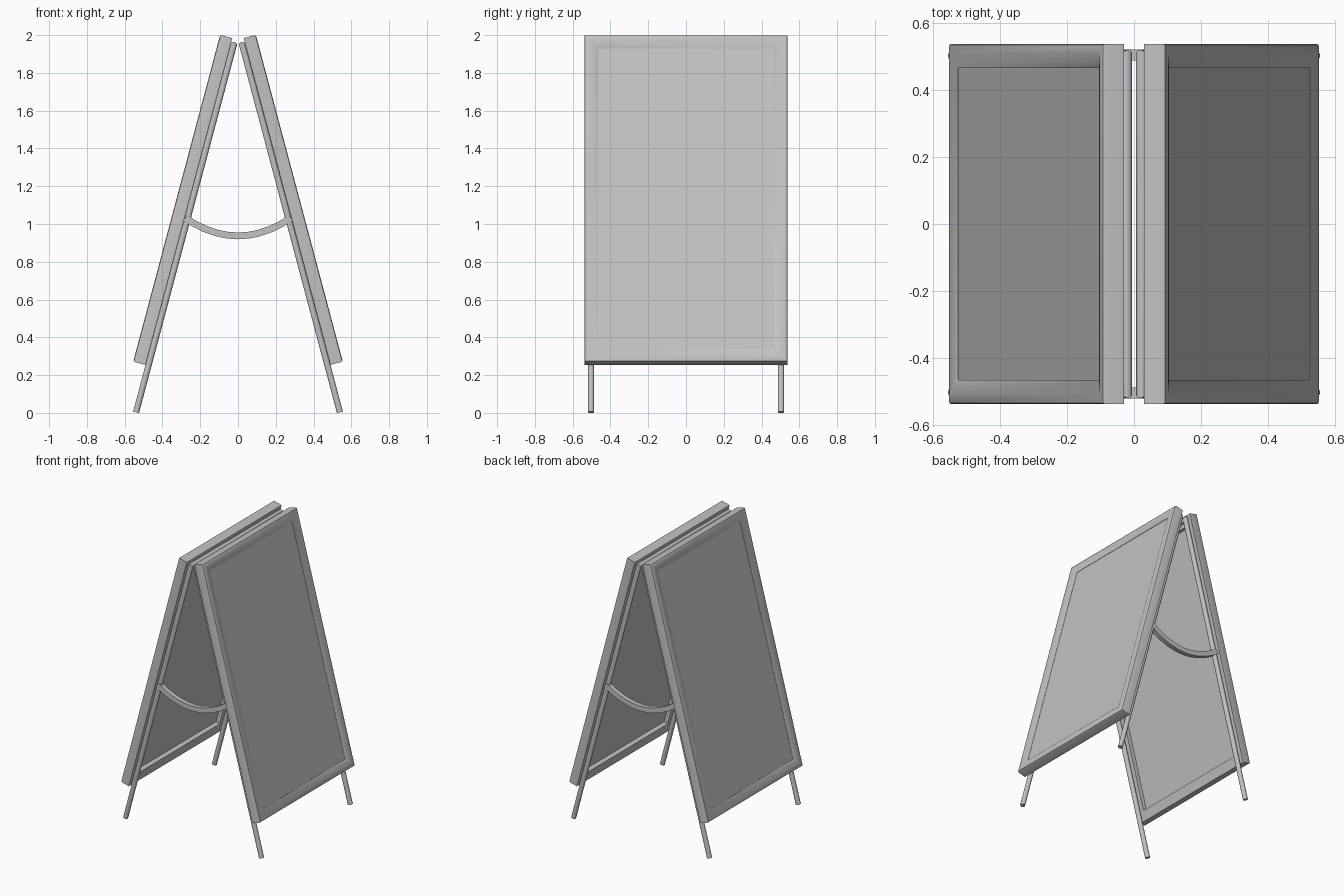
import bpy
import bmesh
import math

cube = bpy.data.objects.get("Cube")
if cube:
    bpy.data.objects.remove(cube, do_unlink=True)

LEAN = math.atan(0.266)
SIN, COS = math.sin(LEAN), math.cos(LEAN)
HALF_W, LENGTH, BORDER = 0.538, 1.79, 0.072

grey = bpy.data.materials.new("satin grey metal")
grey.use_nodes = True
GREY = (0.54, 0.54, 0.54, 1)
grey.diffuse_color = GREY
grey.node_tree.nodes["Principled BSDF"].inputs["Base Color"].default_value = GREY


def board_point(side, u, s, t):
    """u across, s down the leaning board, t outward from its inner face."""
    return (side * (0.03 + SIN * s + COS * t), u, 1.984 - COS * s + SIN * t)


def build(name, rings, closed=False, angle=40):
    """Skin a list of equal rings; cap the ends unless the rings form a loop."""
    bm = bmesh.new()
    loops = [[bm.verts.new(p) for p in ring] for ring in rings]
    n = len(rings[0])
    pairs = list(zip(loops, loops[1:]))
    if closed:
        pairs.append((loops[-1], loops[0]))
    else:
        bm.faces.new(loops[0])
        bm.faces.new(loops[-1])
    for a, b in pairs:
        for i in range(n):
            j = (i + 1) % n
            bm.faces.new((a[i], a[j], b[j], b[i]))
    bmesh.ops.recalc_face_normals(bm, faces=bm.faces)
    mesh = bpy.data.meshes.new(name)
    bm.to_mesh(mesh)
    bm.free()
    mesh.materials.append(grey)
    obj = bpy.data.objects.new(name, mesh)
    bpy.context.collection.objects.link(obj)
    bpy.ops.object.select_all(action="DESELECT")
    obj.select_set(True)
    bpy.context.view_layer.objects.active = obj
    bpy.ops.object.shade_smooth_by_angle(angle=math.radians(angle))
    return obj


def rectangle(side, inset, t):
    w, top, bottom = HALF_W - inset, inset, LENGTH - inset
    return [board_point(side, u, s, t)
            for u, s in ((-w, top), (w, top), (w, bottom), (-w, bottom))]


# Frame cross-section: (inset from outer edge, height above inner face)
PROFILE = [(0, 0), (0, 0.058), (0.003, 0.064), (0.01, 0.067), (0.03, 0.067),
           (0.05, 0.064), (0.064, 0.060), (BORDER, 0.056), (BORDER, 0)]


def tube_rings(side, r=0.0167, y=0.503, top=0.033, bottom=2.045, n=14):
    """U-shaped tube with mitred top corners."""
    rings = []
    for sign, at_top in ((-1, 0), (-1, 1), (1, 1), (1, 0)):
        ring = []
        for i in range(n):
            a = math.tau * i / n
            s = top - r * math.cos(a) if at_top else bottom
            ring.append(board_point(side, sign * (y + r * math.cos(a)), s,
                                    -r + r * math.sin(a)))
        rings.append(ring)
    return rings


for side, label in ((1, "left"), (-1, "right")):
    # Border frame, display panel and leg tube of one board
    build(label + "_frame", [rectangle(side, i, t) for i, t in PROFILE], closed=True)
    build(label + "_panel", [rectangle(side, BORDER - 0.003, t) for t in (0.03, 0.054)])
    build(label + "_leg_tube", tube_rings(side))

# Sagging straps tying the legs together at each end
SEGMENTS, REACH, SAG, THICK = 10, 0.28, 0.095, 0.036
for end, label in ((-1, "front"), (1, "back")):
    rings = []
    for i in range(SEGMENTS + 1):
        x = REACH * (2 * i / SEGMENTS - 1)
        z = 0.937 + SAG * (x / REACH) ** 2
        tilt = math.atan(2 * SAG * x / REACH ** 2)
        dx, dz = -math.sin(tilt) * THICK / 2, math.cos(tilt) * THICK / 2
        rings.append([(x + k * dx, end * y, z + k * dz)
                      for k, y in ((-1, 0.488), (1, 0.488), (1, 0.521), (-1, 0.521))])
    build(label + "_strap", rings)
